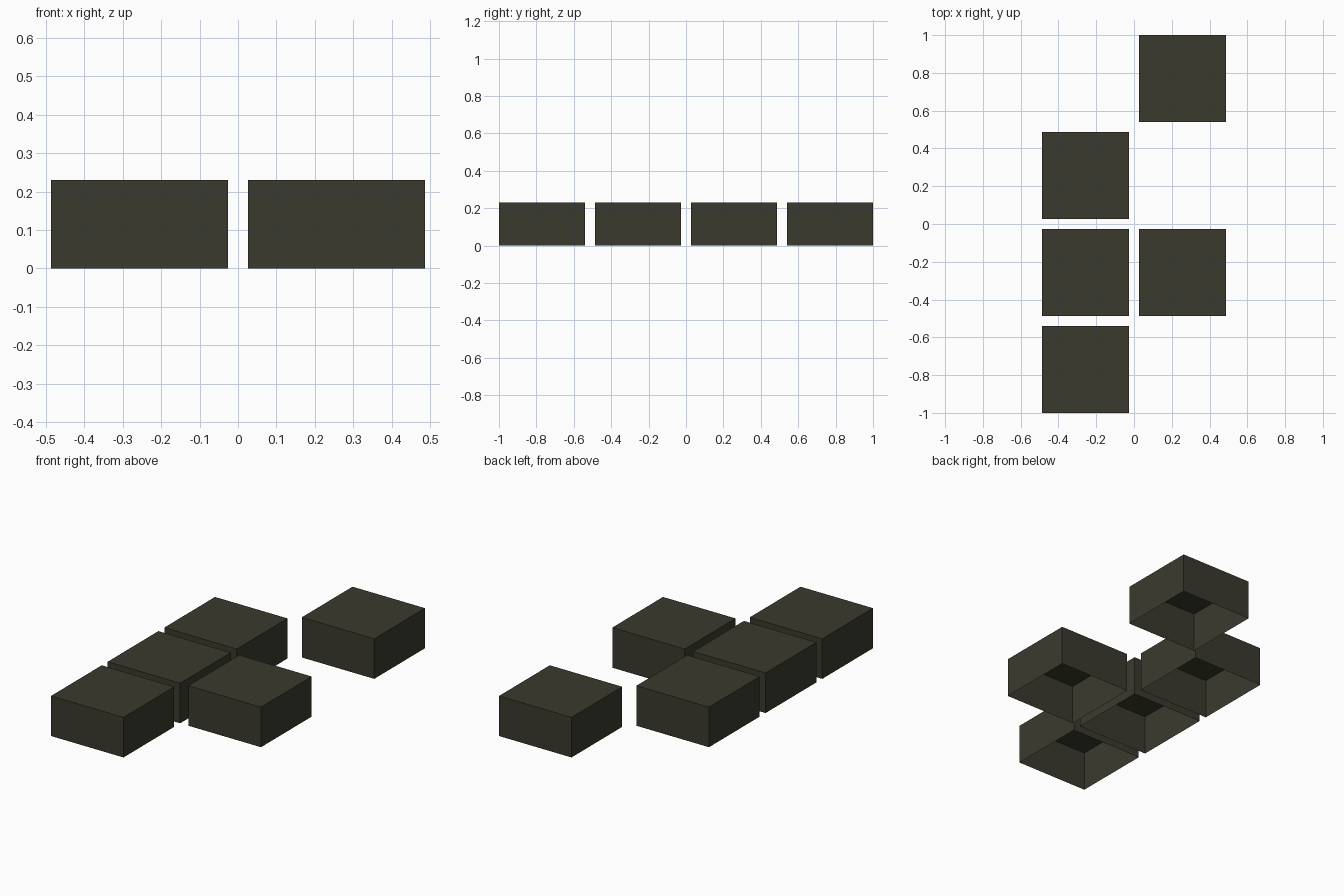
import bpy, bmesh

if "Cube" in bpy.data.objects:
    bpy.data.objects.remove(bpy.data.objects["Cube"])

SIZE, HEIGHT, PITCH = 0.46, 0.23, 0.5133

# One dark olive colour for everything
mat = bpy.data.materials.new("dark_olive")
mat.diffuse_color = (0.044, 0.042, 0.027, 1.0)
mat.use_nodes = True
mat.node_tree.nodes["Principled BSDF"].inputs["Base Color"].default_value = mat.diffuse_color


def open_block(name, x, y):
    """Square block with four sides and a top, open and hollow underneath."""
    bm = bmesh.new()
    bmesh.ops.create_cube(bm, size=1.0)
    bm.normal_update()
    bottom = [f for f in bm.faces if f.normal.z < -0.5]
    bmesh.ops.delete(bm, geom=bottom, context='FACES_ONLY')
    bmesh.ops.scale(bm, vec=(SIZE, SIZE, HEIGHT), verts=bm.verts)
    bmesh.ops.translate(bm, vec=(0, 0, HEIGHT / 2), verts=bm.verts)
    mesh = bpy.data.meshes.new(name)
    bm.to_mesh(mesh)
    bm.free()
    mesh.materials.append(mat)
    obj = bpy.data.objects.new(name, mesh)
    obj.location = (x, y, 0)
    bpy.context.collection.objects.link(obj)


# Grid cells (column, row) that hold a block; rows run front to back
cells = [(0, 0), (0, 1), (0, 2), (1, 1), (1, 3)]
for i, (col, row) in enumerate(cells, 1):
    open_block(f"block_{i}", (col - 0.5) * PITCH, (row - 1.5) * PITCH)
